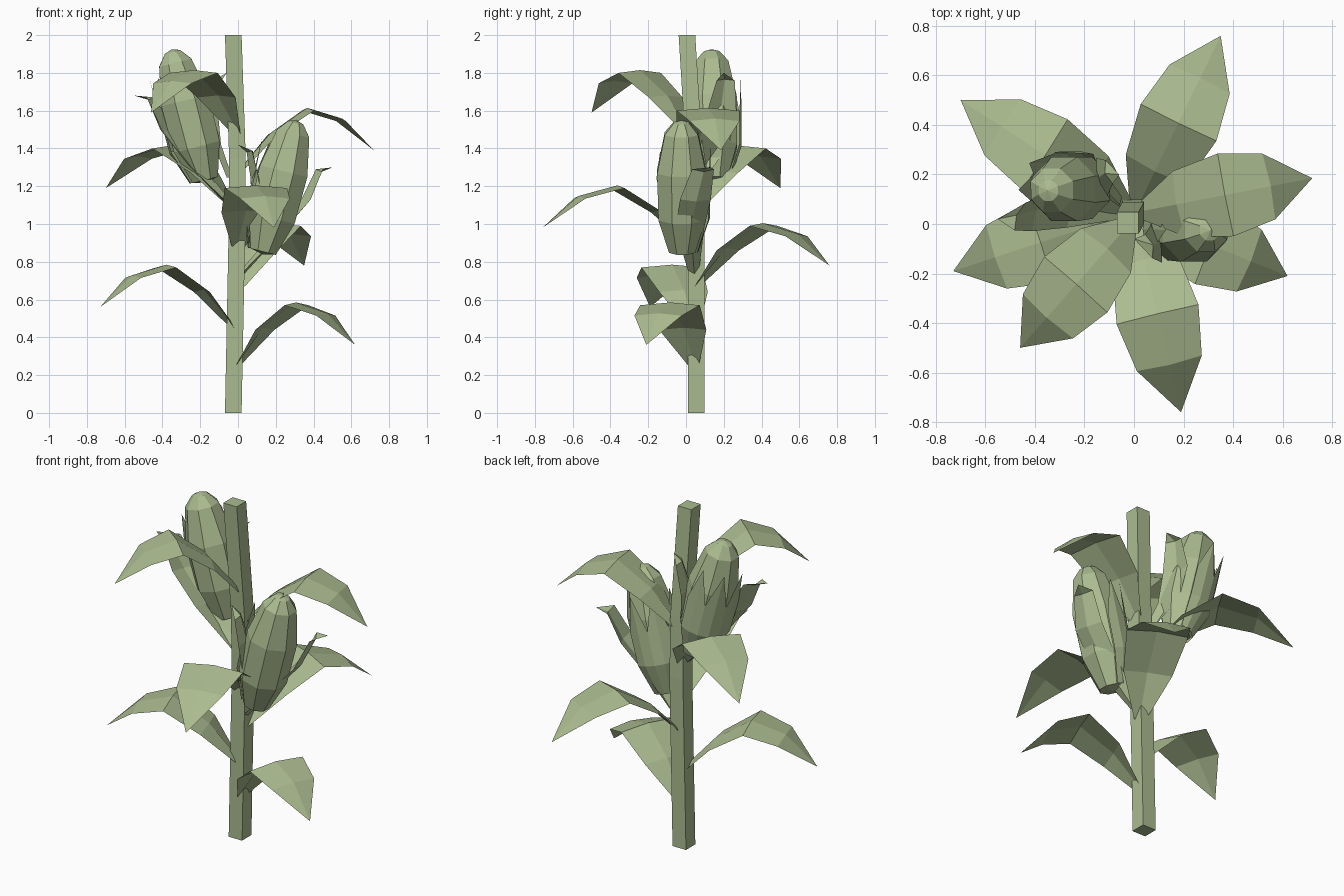
import bpy, bmesh, math
from mathutils import Vector

cube = bpy.data.objects.get("Cube")
if cube:
    bpy.data.objects.remove(cube, do_unlink=True)

green = bpy.data.materials.new("leaf_green")
green.use_nodes = True
COLOR = (0.41, 0.50, 0.28, 1)
green.diffuse_color = COLOR
bsdf = green.node_tree.nodes["Principled BSDF"]
bsdf.inputs["Base Color"].default_value = COLOR
bsdf.inputs["Roughness"].default_value = 0.9


def finish(name, bm, closed=False):
    """Weld, store and link one flat-shaded part."""
    bmesh.ops.remove_doubles(bm, verts=bm.verts, dist=0.0005)
    if closed:
        bmesh.ops.recalc_face_normals(bm, faces=bm.faces)
    mesh = bpy.data.meshes.new(name)
    bm.to_mesh(mesh)
    bm.free()
    mesh.materials.append(green)
    obj = bpy.data.objects.new(name, mesh)
    bpy.context.collection.objects.link(obj)
    return obj


def skin(bm, rows, loop=False):
    """Bridge consecutive rows of points with faces."""
    rows = [[bm.verts.new(p) for p in row] for row in rows]
    for a, b in zip(rows, rows[1:]):
        n = len(a)
        for i in range(n if loop else n - 1):
            j = (i + 1) % n
            bm.faces.new((a[i], b[i], b[j], a[j]))
    return rows


def blade(name, points, widths, side, arch):
    """Pointed sheet along a spine, with a slightly raised midrib."""
    points = [Vector(p) for p in points]
    side = Vector(side).normalized()
    rows = []
    for i, (p, w) in enumerate(zip(points, widths)):
        tangent = points[min(i + 1, len(points) - 1)] - points[max(i - 1, 0)]
        rise = tangent.cross(side).normalized() * arch * (w > 0)
        rows.append([p + side * w, p + rise, p - side * w])
    bm = bmesh.new()
    skin(bm, [row[::-1] for row in rows])
    finish(name, bm)


# Stalk: square section with a slight bend
STALK = [(-.025, .055, 0), (-.005, .055, 1), (-.003, .045, 1.35), (-.025, .005, 2)]
bm = bmesh.new()
h = 0.044
rings = skin(bm, [[(x + a * h, y + b * h, z) for a, b in ((-1, -1), (1, -1), (1, 1), (-1, 1))]
                  for x, y, z in STALK], loop=True)
bm.faces.new(rings[0])
bm.faces.new(rings[-1])
finish("stalk", bm, closed=True)

# Drooping leaves: base and tip in plan, base height
LEAF_T = (0, .23, .5, .75, 1)
LEAF_Z = (0, .19, .32, .265, .11)
LEAF_W = (.03, .135, .17, .135, 0)
LEAVES = {
    "lower_left_leaf": ((0, .04), (.62, -.21), .25),
    "lower_right_leaf": ((-.03, .04), (-.73, -.19), .45),
    "lower_back_leaf": ((.01, .06), (.35, .76), .67),
    "front_leaf": ((0, .03), (.19, -.76), .87),
    "back_right_leaf": ((-.02, .06), (-.70, .50), 1.08),
    "upper_left_leaf": ((.02, .05), (.72, .185), 1.28),
    "upper_front_leaf": ((-.01, .01), (-.46, -.50), 1.48),
}
for name, (base, tip, z0) in LEAVES.items():
    base, tip = Vector(base), Vector(tip)
    d = tip - base
    spine = [(*(base + d * t), z0 + z) for t, z in zip(LEAF_T, LEAF_Z)]
    blade(name, spine, LEAF_W, (-d.y, d.x, 0), 0.015)

# Cobs: eight-sided tapered bodies, each with a toothed husk behind
COB = ((0, 0), (.02, .075), (.27, .135), (.62, .14), (.9, .095), (.98, .045), (1, 0))
SIDES = 8


def cob_point(start, end, t, r, angle):
    axis = end - start
    u = Vector((0, 1, 0)).cross(axis).normalized()
    v = axis.cross(u).normalized()
    return start + axis * t + (u * math.cos(angle) + v * math.sin(angle)) * r


def cob(name, start, end):
    start, end = Vector(start), Vector(end)
    bm = bmesh.new()
    skin(bm, [[cob_point(start, end, t, r, math.tau * (k + .5) / SIDES) for k in range(SIDES)]
              for t, r in COB], loop=True)
    bmesh.ops.remove_doubles(bm, verts=bm.verts, dist=0.0005)
    finish(name, bm, closed=True)
    bm = bmesh.new()
    rows = []
    for t, r in COB[1:4]:
        row = []
        for k in range(7):
            tt = t + (.2 if k % 2 else -.08) * (t > .5)
            row.append(cob_point(start, end, tt, r * 1.07 + .004, math.tau * (k / 2 + 1.5) / SIDES))
        rows.append(row)
    skin(bm, rows)
    finish(name + "_husk", bm)


cob("left_cob", (.13, -.02, .84), (.31, -.025, 1.55))
cob("right_cob", (-.17, .15, 1.22), (-.35, .135, 1.925))

# Husk leaves curling away from each cob
OUTER_W = (.03, .08, .085, .06, 0)
blade("left_outer_husk",
      [(.02, .04, .75), (.23, .02, .98), (.36, .05, 1.13), (.43, .09, 1.29), (.50, .13, 1.30)],
      OUTER_W, (-.3, 1, 0), -0.02)
blade("right_outer_husk",
      [(-.03, .05, 1.10), (-.24, .06, 1.32), (-.38, .05, 1.50), (-.46, .03, 1.67), (-.55, .02, 1.68)],
      OUTER_W, (-.4, -1, 0), -0.02)
INNER_W = (.03, .07, .08, .05, 0)
blade("left_inner_husk",
      [(.04, .02, .90), (.09, -.05, 1.08), (.09, -.08, 1.24), (.06, -.09, 1.38), (.0, -.06, 1.42)],
      INNER_W, (.3, -1, 0), 0.02)
blade("right_inner_husk",
      [(-.04, .08, 1.25), (-.11, .16, 1.42), (-.13, .19, 1.60), (-.10, .21, 1.76), (-.06, .20, 1.80)],
      INNER_W, (-.3, 1, 0), 0.02)
